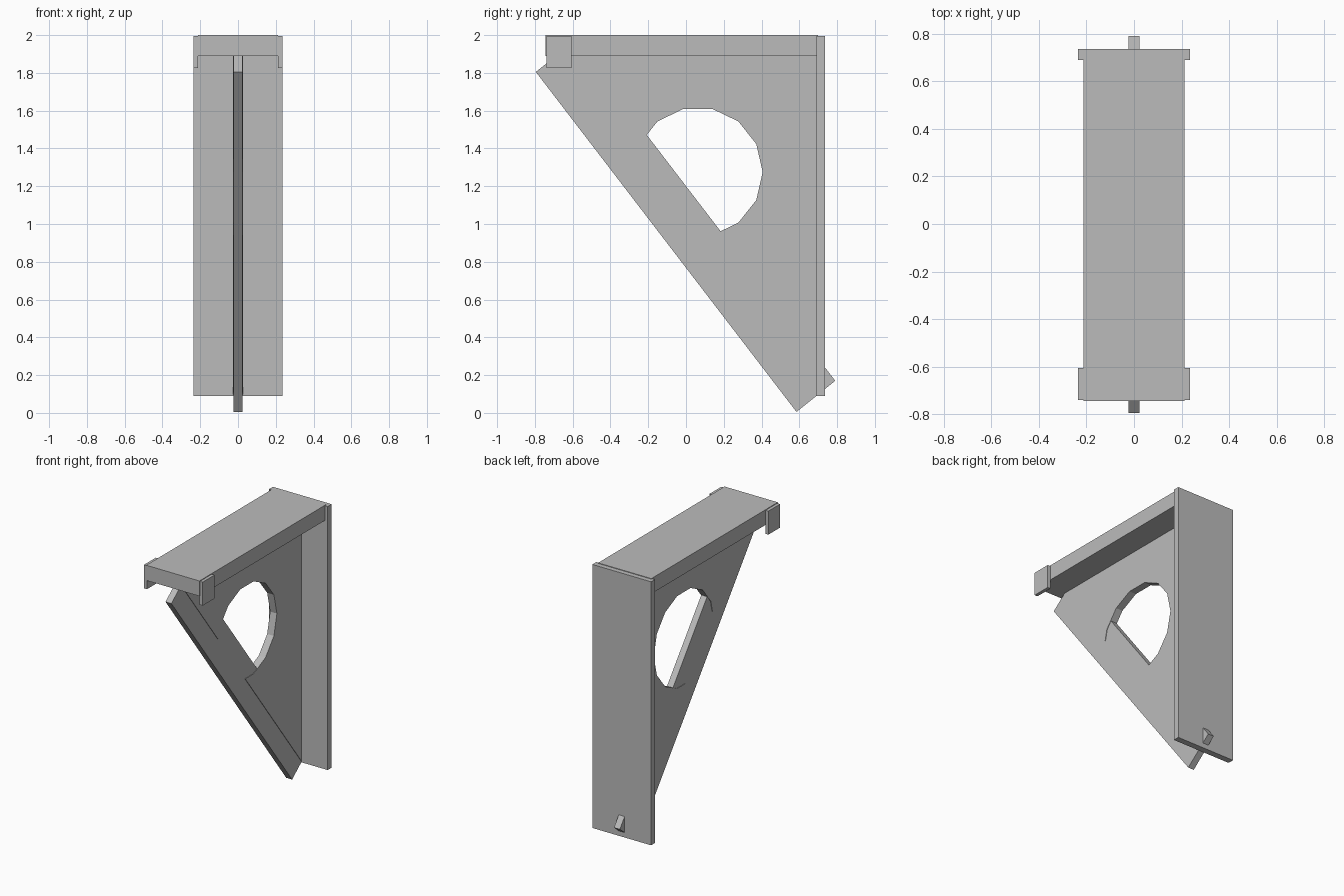
import bpy
import bmesh
from math import cos, sin, tau

cube = bpy.data.objects.get("Cube")
if cube:
    bpy.data.objects.remove(cube, do_unlink=True)

GREY = 0.5
grey = bpy.data.materials.new("plain grey")
grey.use_nodes = True
grey.diffuse_color = (GREY, GREY, GREY, 1)
grey.node_tree.nodes["Principled BSDF"].inputs["Base Color"].default_value = (GREY, GREY, GREY, 1)


def side_prism(name, profile, x0, x1):
    """Extrude a (y, z) outline sideways from x0 to x1."""
    bm = bmesh.new()
    face = bm.faces.new([bm.verts.new((x0, y, z)) for y, z in profile])
    moved = bmesh.ops.extrude_face_region(bm, geom=[face])["geom"]
    verts = [v for v in moved if isinstance(v, bmesh.types.BMVert)]
    bmesh.ops.translate(bm, verts=verts, vec=(x1 - x0, 0, 0))
    bmesh.ops.recalc_face_normals(bm, faces=bm.faces[:])
    mesh = bpy.data.meshes.new(name)
    bm.to_mesh(mesh)
    bm.free()
    mesh.materials.append(grey)
    obj = bpy.data.objects.new(name, mesh)
    bpy.context.collection.objects.link(obj)
    return obj


def box(name, x0, x1, y0, y1, z0, z1):
    return side_prism(name, [(y0, z0), (y1, z0), (y1, z1), (y0, z1)], x0, x1)


# Shelf arm, wall plate and the two lugs at the front of the arm
box("top_arm", -0.213, 0.213, -0.745, 0.70, 1.89, 2.0)
box("wall_plate", -0.235, 0.235, 0.69, 0.735, 0.09, 1.996)
for name, s in (("left_lug", 1), ("right_lug", -1)):
    box(name, s * 0.211, s * 0.235, -0.739, -0.605, 1.825, 1.995)

# Diagonal brace, poking out through the wall plate at its foot
side_prism("diagonal_brace",
           [(-0.795, 1.805), (0.585, 0.005), (0.79, 0.17), (-0.59, 1.97)],
           -0.0235, 0.0235)

# Triangular web with a fourteen-sided hole that runs out past the brace
web = side_prism("triangular_web", [(-0.69, 1.9), (0.695, 0.09), (0.695, 1.9)],
                 -0.027, 0.027)
hole = [(0.063 + 0.343 * cos(tau * i / 14), 1.275 + 0.343 * sin(tau * i / 14))
        for i in range(14)]
cutter = side_prism("hole_cutter", hole, -0.2, 0.2)
cutter.hide_render = True
cut = web.modifiers.new("hole", "BOOLEAN")
cut.operation = "DIFFERENCE"
cut.solver = "EXACT"
cut.object = cutter
bpy.context.view_layer.objects.active = web
bpy.ops.object.modifier_apply(modifier=cut.name)
bpy.data.objects.remove(cutter, do_unlink=True)
